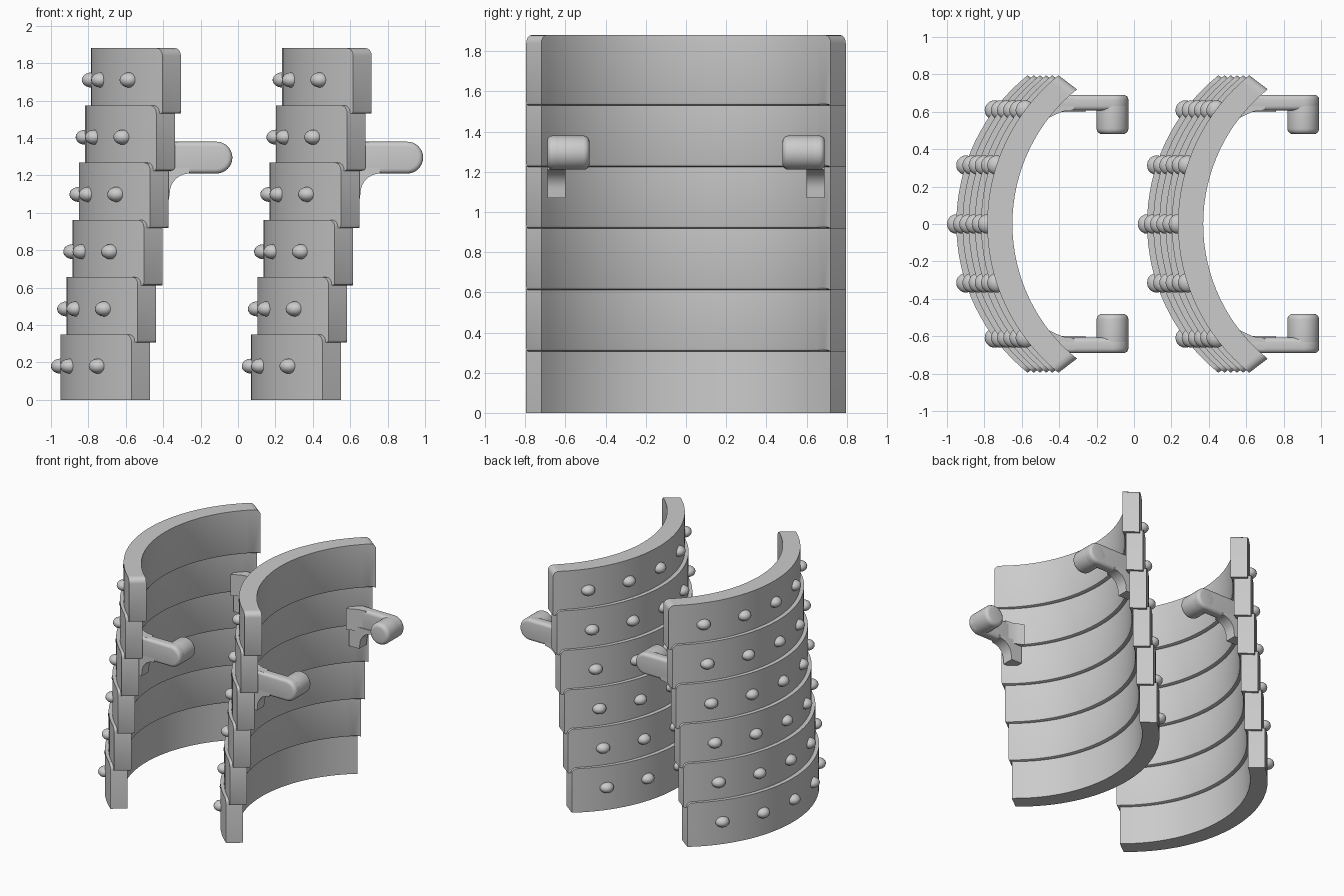
import bpy, bmesh, math
from mathutils import Matrix, Vector

cube = bpy.data.objects.get("Cube")
if cube:
    bpy.data.objects.remove(cube)

metal = bpy.data.materials.new("grey_metal")
metal.use_nodes = True
GREY = (0.6, 0.6, 0.6, 1)
metal.diffuse_color = GREY
metal.node_tree.nodes["Principled BSDF"].inputs["Base Color"].default_value = GREY

BANDS, RISE, HEIGHT, LEAN = 6, 0.306, 0.35, 0.033
OUTER_R, INNER_R = 1.02, 0.924
OUTER_X, INNER_X = -0.95, -0.815      # middle of the lowest band
OUTER_Y, INNER_Y = 0.795, 0.72        # half widths at the ends
SEGMENTS = 32
PAIR_OFFSET = 1.02


def finish(name, bm, angle=35):
    """Turn a bmesh into a smooth shaded object."""
    bmesh.ops.recalc_face_normals(bm, faces=bm.faces[:])
    mesh = bpy.data.meshes.new(name)
    bm.to_mesh(mesh)
    bm.free()
    mesh.materials.append(metal)
    obj = bpy.data.objects.new(name, mesh)
    bpy.context.collection.objects.link(obj)
    bpy.ops.object.select_all(action='DESELECT')
    obj.select_set(True)
    bpy.context.view_layer.objects.active = obj
    bpy.ops.object.shade_smooth_by_angle(angle=math.radians(angle))
    return obj


def arc(mid_x, radius, half_y):
    half = math.asin(half_y / radius)
    for i in range(SEGMENTS + 1):
        a = half * (2 * i / SEGMENTS - 1)
        yield mid_x + radius * (1 - math.cos(a)), radius * math.sin(a)


def make_band(k, shift):
    """Curved plate with rounded upper end corners and eased lower edges."""
    bm = bmesh.new()
    z0, z1 = RISE * k, RISE * k + HEIGHT
    dx = shift + LEAN * k
    rings = []
    for o, i in zip(arc(OUTER_X, OUTER_R, OUTER_Y), arc(INNER_X, INNER_R, INNER_Y)):
        corners = ((o, z0), (o, z1), (i, z1), (i, z0))
        rings.append([bm.verts.new((p[0] + dx, p[1], z)) for p, z in corners])
    for a, b in zip(rings, rings[1:]):
        for j in range(4):
            n = (j + 1) % 4
            bm.faces.new((a[j], b[j], b[n], a[n]))
    bm.faces.new(rings[0])
    bm.faces.new(rings[-1])
    ends = (rings[0], rings[-1])
    lower = [bm.edges.get((r[0], r[3])) for r in ends]
    lower += [bm.edges.get((a[3], b[3])) for a, b in zip(rings, rings[1:])]
    upper = [bm.edges.get((r[1], r[2])) for r in ends]
    bmesh.ops.bevel(bm, geom=upper, offset=0.04, segments=4, profile=0.5, affect='EDGES')
    if k:
        bmesh.ops.bevel(bm, geom=[e for e in lower if e.is_valid],
                        offset=0.015, segments=2, profile=0.5, affect='EDGES')
    return finish(f"band_{k + 1}", bm)


def make_studs(k, shift):
    """Row of five domed rivets on the outer face of a band."""
    bm = bmesh.new()
    for y in (-0.61, -0.315, 0, 0.315, 0.61):
        a = math.asin(y / OUTER_R)
        x = OUTER_X + OUTER_R * (1 - math.cos(a)) + shift + LEAN * k
        place = (Matrix.Translation((x, y, 0.18 + RISE * k))
                 @ Matrix.Rotation(-a, 4, 'Z') @ Matrix.Diagonal((0.05, 0.052, 0.04, 1)))
        bmesh.ops.create_uvsphere(bm, u_segments=20, v_segments=12, radius=1, matrix=place)
    return finish(f"studs_{k + 1}", bm, 60)


def prism(points, direction, bevel=0.0):
    """Extrude a flat outline, optionally rounding its rims."""
    bm = bmesh.new()
    face = bm.faces.new([bm.verts.new(p) for p in points])
    out = bmesh.ops.extrude_face_region(bm, geom=[face], use_keep_orig=True)
    moved = [v for v in out["geom"] if isinstance(v, bmesh.types.BMVert)]
    bmesh.ops.translate(bm, verts=moved, vec=Vector(direction))
    bmesh.ops.recalc_face_normals(bm, faces=bm.faces[:])
    if bevel:
        rims = [e for e in bm.edges if abs(e.verts[0].co.y - e.verts[1].co.y) < 1e-5]
        rims = [e for e in rims if any(len(f.verts) > 4 for f in e.link_faces)]
        bmesh.ops.bevel(bm, geom=rims, offset=bevel, segments=4, profile=0.5,
                        affect='EDGES', clamp_overlap=True)
    return bm


def round_end(x0, y):
    """Bar outline with a half-round front end."""
    pts = [(x0, y, 1.21)]
    for i in range(17):
        a = math.pi * (i / 16 - 0.5)
        pts.append((-0.115 + 0.085 * math.cos(a), y, 1.295 + 0.085 * math.sin(a)))
    return pts + [(x0, y, 1.38)]


def make_arm(side, shift):
    """Bracket arm with an inward hook and flared root."""
    web = [(-0.46, 0.6, 1.07), (-0.37, 0.6, 1.07)]
    for i in range(9):
        a = math.pi / 2 * i / 8
        web.append((-0.26 - 0.105 * math.cos(a), 0.6, 1.105 + 0.105 * math.sin(a)))
    web += [(-0.26, 0.6, 1.24), (-0.46, 0.6, 1.24)]
    flare = [(-0.46, 0.67, 1.21), (-0.46, 0.565, 1.21), (-0.42, 0.585, 1.21),
             (-0.38, 0.602, 1.21), (-0.32, 0.61, 1.21), (-0.32, 0.67, 1.21)]
    hook = round_end(-0.115, 0.48)[1:-1]
    for i in range(1, 16):
        a = math.pi * (0.5 + i / 16)
        hook.append((-0.115 + 0.085 * math.cos(a), 0.48, 1.295 + 0.085 * math.sin(a)))
    parts = (("arm_bar", prism(round_end(-0.46, 0.607), (0, 0.083, 0), 0.025)),
             ("arm_hook", prism(hook, (0, 0.21, 0), 0.03)),
             ("arm_web", prism(web, (0, 0.09, 0))),
             ("arm_flare", prism(flare, (0, 0, 0.17))))
    for name, bm in parts:
        for v in bm.verts:
            v.co.x += shift
            v.co.y *= side
        finish(name, bm, 40)


# Two matching plates, one behind the other
for shift in (0, PAIR_OFFSET):
    for k in range(BANDS):
        make_band(k, shift)
        make_studs(k, shift)
    for side in (-1, 1):
        make_arm(side, shift)
